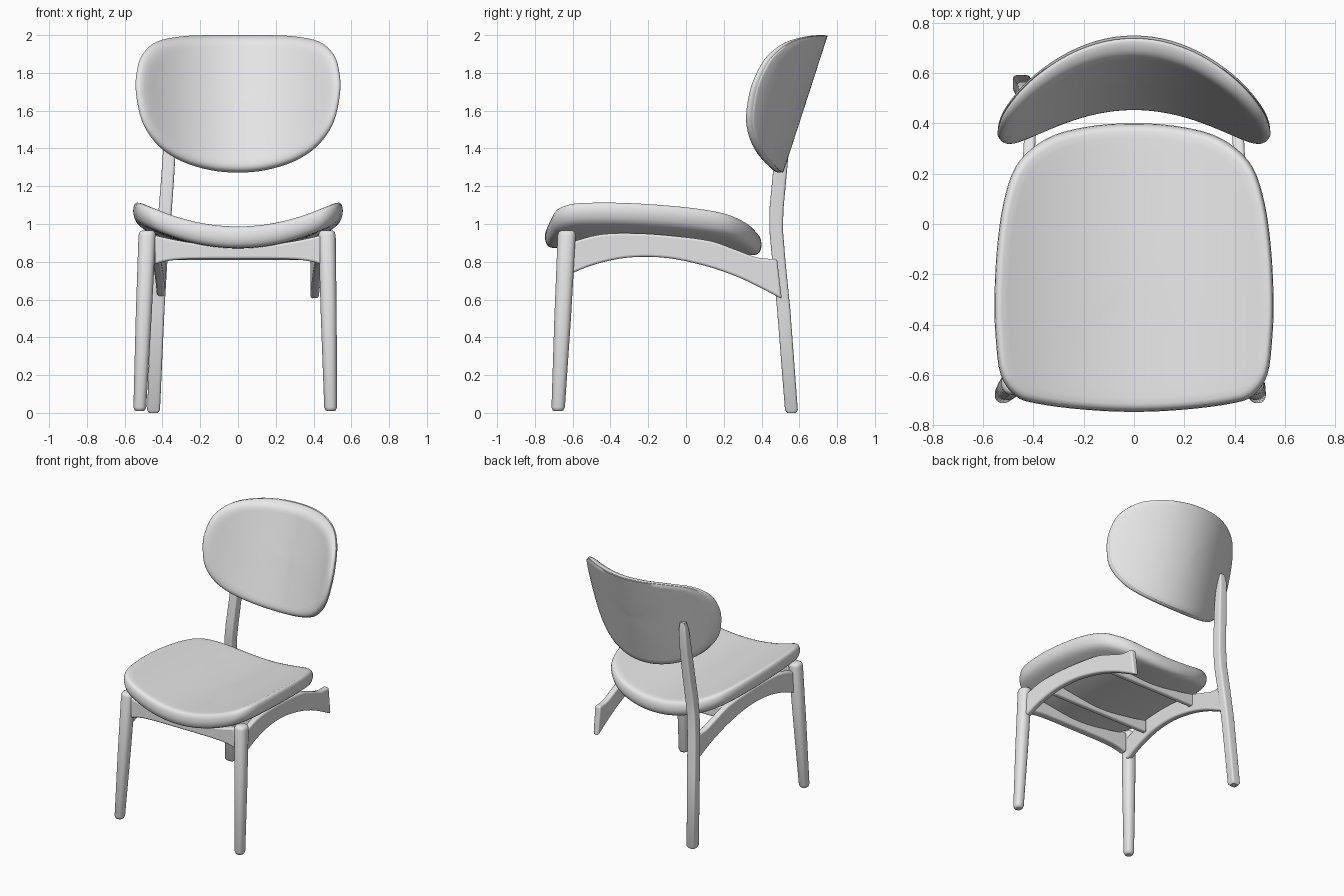
import bpy, bmesh, math
from mathutils import Vector

cube = bpy.data.objects.get("Cube")
if cube:
    bpy.data.objects.remove(cube, do_unlink=True)

mat = bpy.data.materials.new("light grey")
mat.use_nodes = True
GREY = (0.8, 0.8, 0.8, 1)
mat.diffuse_color = GREY
mat.node_tree.nodes["Principled BSDF"].inputs["Base Color"].default_value = GREY


def finish(name, bm, bevel=0):
    """Turn a bmesh into a smooth, optionally bevelled, object."""
    bmesh.ops.recalc_face_normals(bm, faces=bm.faces)
    mesh = bpy.data.meshes.new(name)
    bm.to_mesh(mesh)
    bm.free()
    mesh.materials.append(mat)
    ob = bpy.data.objects.new(name, mesh)
    bpy.context.collection.objects.link(ob)
    if bevel:
        mod = ob.modifiers.new("soft edges", "BEVEL")
        mod.width, mod.segments = bevel, 3
        mod.limit_method, mod.angle_limit = "ANGLE", math.radians(40)
    bpy.ops.object.select_all(action="DESELECT")
    ob.select_set(True)
    bpy.context.view_layer.objects.active = ob
    bpy.ops.object.shade_smooth_by_angle(angle=math.radians(50))


def spline(pts, closed=False, steps=4):
    """Catmull-Rom curve through 2D points."""
    n, out = len(pts), []
    at = lambda i: Vector(pts[i % n] if closed else pts[max(0, min(n - 1, i))])
    for i in range(n if closed else n - 1):
        a, b, c, d = (at(i + k) for k in (-1, 0, 1, 2))
        for s in range(steps):
            t = s / steps
            out.append(0.5 * (2 * b + (c - a) * t + (2 * a - 5 * b + 4 * c - d) * t * t
                              + (3 * b - a - 3 * c + d) * t ** 3))
    return out if closed else out + [at(n - 1)]


def mirrored(half):
    """Close a half outline whose ends lie on the middle line."""
    return spline(half + [(-u, v) for u, v in reversed(half[1:-1])], closed=True)


def skin(bm, rings):
    """Join equal rings of vertices with quads."""
    for a, b in zip(rings, rings[1:]):
        for i in range(len(a)):
            j = (i + 1) % len(a)
            bm.faces.new((a[i], a[j], b[j], b[i]))


def pad(name, outline, middle, edge, place):
    """Rounded pad: outline rings scaled by the edge profile, bent by place()."""
    bm = bmesh.new()
    mid = Vector((0, middle))
    inner = (0.1, 0.25, 0.4, 0.55, 0.7, 0.82)
    profile = [(s, edge[0][1]) for s in inner] + edge + [(s, edge[-1][1]) for s in reversed(inner)]
    rings = []
    for scale, off in profile:
        rings.append([bm.verts.new(place(*(mid + (p - mid) * scale), off)) for p in outline])
    skin(bm, rings)
    for ring, off in ((rings[0], profile[0][1]), (rings[-1], profile[-1][1])):
        hub = bm.verts.new(place(0, middle, off))
        for i in range(len(ring)):
            bm.faces.new((ring[i], ring[(i + 1) % len(ring)], hub))
    finish(name, bm)


def leg(name, stations, power, sides=32):
    """Loft of level rounded sections: x, y, z, half width, half depth."""
    bm = bmesh.new()
    rings = []
    for x, y, z, w, d in stations:
        ring = []
        for i in range(sides):
            a = math.tau * (i + 0.5) / sides
            c, s = math.cos(a), math.sin(a)
            ring.append(bm.verts.new((x + w * math.copysign(abs(c) ** power, c),
                                      y + d * math.copysign(abs(s) ** power, s), z)))
        rings.append(ring)
    skin(bm, rings)
    bm.faces.new(rings[0])
    bm.faces.new(rings[-1])
    finish(name, bm)


def board(name, upper, lower, thick, place):
    """Strip between upper and lower edges, given thickness by place()."""
    bm = bmesh.new()
    rings = []
    for u, l in zip(upper, lower):
        rings.append([bm.verts.new(place(p[0], p[1], t)) for p, t in
                      ((u, -thick), (u, thick), (l, thick), (l, -thick))])
    skin(bm, rings)
    bm.faces.new(rings[0])
    bm.faces.new(rings[-1])
    finish(name, bm, bevel=0.012)


# Seat: dished pad, slightly lower at the rear
seat_half = [(0, -0.747), (0.2, -0.738), (0.38, -0.715), (0.47, -0.685), (0.53, -0.6),
             (0.55, -0.45), (0.555, -0.3), (0.545, -0.1), (0.52, 0.08), (0.475, 0.22),
             (0.4, 0.305), (0.3, 0.36), (0.15, 0.392), (0, 0.4)]
seat_edge = [(0.9, 0), (0.945, -0.001), (0.97, -0.006), (0.985, -0.017), (0.995, -0.033),
             (1, -0.055), (0.998, -0.072), (0.988, -0.092), (0.97, -0.106), (0.94, -0.113),
             (0.9, -0.115)]
pad("seat", mirrored(seat_half), -0.2, seat_edge,
    lambda x, y, off: (x, y, 0.962 - 0.036 * y + 0.495 * x * x + off))

# Backrest: front cushion and thin rear shell, wrapped around the sitter
back_half = [(0, 1.272), (0.15, 1.286), (0.3, 1.333), (0.42, 1.413), (0.505, 1.535),
             (0.54, 1.69), (0.537, 1.8), (0.508, 1.895), (0.43, 1.965), (0.3, 1.993),
             (0.15, 2.0), (0, 2.0)]
back_outline = mirrored(back_half)
wrap = lambda x, z, off: (x, 0.516 + 0.324 * (z - 1.275) - 0.95 * x * x + off, z)
pad("backrest_cushion", back_outline, 1.65,
    [(0.87, -0.077), (0.91, -0.073), (0.945, -0.066), (0.97, -0.055), (0.988, -0.042),
     (1, -0.027), (0.998, -0.017), (0.985, -0.011), (0.9, -0.011)], wrap)
pad("backrest_shell", back_outline, 1.65,
    [(0.9, -0.012), (0.985, -0.012), (0.995, -0.009), (0.995, -0.003), (0.987, 0), (0.9, 0)], wrap)

# Front legs: round, tapered and splayed
for side, top_x, foot_x in (("left", 0.471, 0.491), ("right", -0.48, -0.521)):
    stations = []
    for z, r in ((0.01, 0.02), (0.013, 0.027), (0.03, 0.034), (0.5, 0.042),
                 (0.94, 0.046), (0.958, 0.041), (0.965, 0.03)):
        t = z / 0.965
        stations.append((foot_x + (top_x - foot_x) * t, -0.678 + 0.048 * t, z, r, r * 1.05))
    leg("front_leg_" + side, stations, 0.85)

# Single rear leg, bent at seat height and tapering into the shell
leg("rear_leg_right", [
    (-0.447, 0.559, 0, 0.024, 0.024), (-0.447, 0.558, 0.015, 0.034, 0.034),
    (-0.425, 0.517, 0.55, 0.036, 0.035), (-0.41, 0.492, 0.8, 0.036, 0.035),
    (-0.395, 0.477, 0.97, 0.035, 0.036), (-0.385, 0.479, 1.08, 0.035, 0.037),
    (-0.372, 0.495, 1.25, 0.034, 0.037), (-0.36, 0.515, 1.45, 0.033, 0.035),
    (-0.355, 0.532, 1.62, 0.029, 0.026), (-0.352, 0.537, 1.68, 0.02, 0.014)], 0.35)

# Side rails: arched boards converging to the rear
rail_top = spline([(-0.62, 0.9), (-0.45, 0.945), (-0.25, 0.95), (-0.05, 0.935),
                   (0.13, 0.91), (0.26, 0.865), (0.38, 0.822), (0.482, 0.815)])
rail_low = spline([(-0.62, 0.732), (-0.48, 0.787), (-0.3, 0.823), (-0.1, 0.82),
                   (0.1, 0.779), (0.26, 0.725), (0.38, 0.67), (0.507, 0.603)])
for side, s in (("left", 1), ("right", -1)):
    board("side_rail_" + side, rail_top, rail_low, 0.023,
          lambda y, z, t: (s * (0.433 - 0.055 * y) + t, y, z))

# Front rail and two cross bars under the seat
for name, y0, end, low, droop, thick in (("front_rail", -0.635, 0.44, 0.815, 0.03, 0.03),
                                         ("cross_bar_front", -0.38, 0.42, 0.83, 0, 0.02),
                                         ("cross_bar_rear", 0.14, 0.42, 0.81, 0, 0.02)):
    us = [end * i / 20 for i in range(-20, 21)]
    board(name, [(u, 0.86 - 0.036 * y0 + 0.3 * u * u) for u in us],
          [(u, low - droop * (u / end) ** 6) for u in us], thick,
          lambda u, z, t: (u, y0 + t, z))
